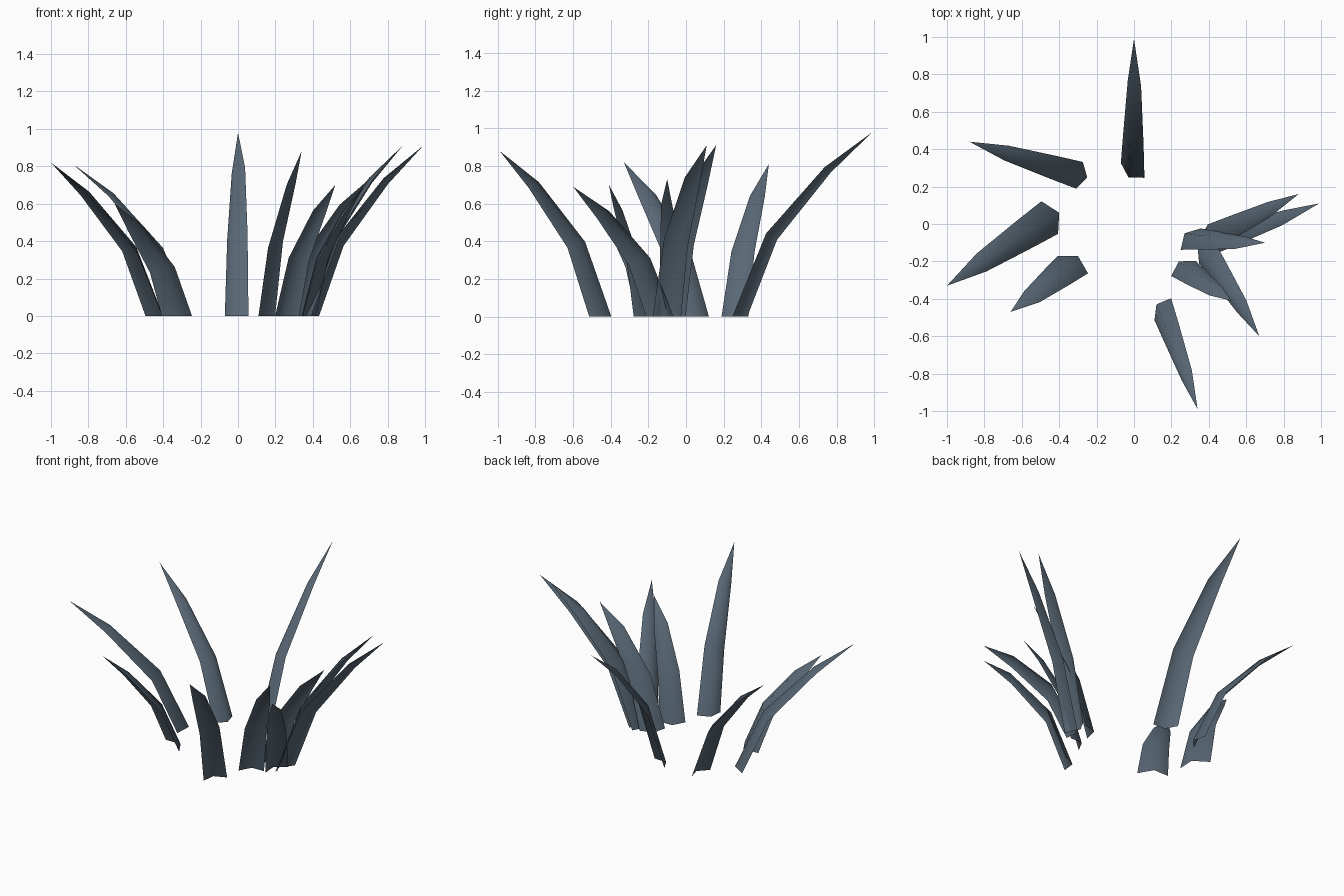
import bpy
import math
from mathutils import Vector

if "Cube" in bpy.data.objects:
    bpy.data.objects.remove(bpy.data.objects["Cube"])

# Dark blue-grey leaf material
mat = bpy.data.materials.new("slate_leaf")
mat.diffuse_color = (0.10, 0.14, 0.18, 1)
mat.use_nodes = True
mat.node_tree.nodes["Principled BSDF"].inputs["Base Color"].default_value = mat.diffuse_color


def make_blade(name, base, facing, size, tip):
    """Folded leaf: V-shaped cross-sections swept along a bent path to a point."""
    start, end = Vector((*base, 0)), Vector(tip)
    span = end - start

    def along(out, up):
        return start + Vector((span.x * out, span.y * out, span.z * up))

    path = [start, along(0.24, 0.45), along(0.66, 0.81), end]
    verts = []
    for i, scale in enumerate((1.0, 0.86, 0.56)):
        tilt = None
        if i:
            tangent = (path[i + 1] - path[i]).normalized() + (path[i] - path[i - 1]).normalized()
            tilt = Vector((0, 0, 1)).rotation_difference(tangent)
        for side in (-60, None, 60):
            offset = Vector()
            if side is not None:
                a = math.radians(facing + side)
                offset = Vector((math.cos(a), math.sin(a), 0)) * size * scale
            if tilt:
                offset.rotate(tilt)
            verts.append(path[i] + offset)
    verts.append(end)
    faces = []
    for row in (0, 3):
        for k in (row, row + 1):
            faces.append((k, k + 1, k + 4, k + 3))
    faces += [(6, 7, 9), (7, 8, 9)]
    mesh = bpy.data.meshes.new(name)
    mesh.from_pydata(verts, [], faces)
    mesh.polygons.foreach_set("use_smooth", [True] * len(faces))
    mesh.materials.append(mat)
    obj = bpy.data.objects.new(name, mesh)
    bpy.context.collection.objects.link(obj)


# Blades: fold position on the ground, facing angle, half width, tip
blades = {
    "leaf_back": ((-0.03, 0.25), 58, 0.086, (0.0, 0.99, 0.98)),
    "leaf_back_left": ((-0.25, 0.25), 166, 0.085, (-0.88, 0.44, 0.81)),
    "leaf_left": ((-0.40, 0.06), 207, 0.113, (-1.0, -0.33, 0.82)),
    "leaf_front_left": ((-0.30, -0.17), 240, 0.108, (-0.66, -0.47, 0.60)),
    "leaf_front": ((0.12, -0.43), -37, 0.085, (0.34, -0.99, 0.88)),
    "leaf_front_right_long": ((0.34, -0.12), -25, 0.092, (0.67, -0.60, 0.69)),
    "leaf_front_right_short": ((0.24, -0.20), -58, 0.088, (0.52, -0.41, 0.70)),
    "leaf_right_inner": ((0.27, -0.05), -43, 0.09, (0.70, -0.10, 0.73)),
    "leaf_right_outer": ((0.37, -0.09), -15, 0.09, (0.99, 0.11, 0.91)),
    "leaf_right_upper": ((0.35, -0.08), 0, 0.09, (0.88, 0.16, 0.91)),
}
for name, spec in blades.items():
    make_blade(name, *spec)
